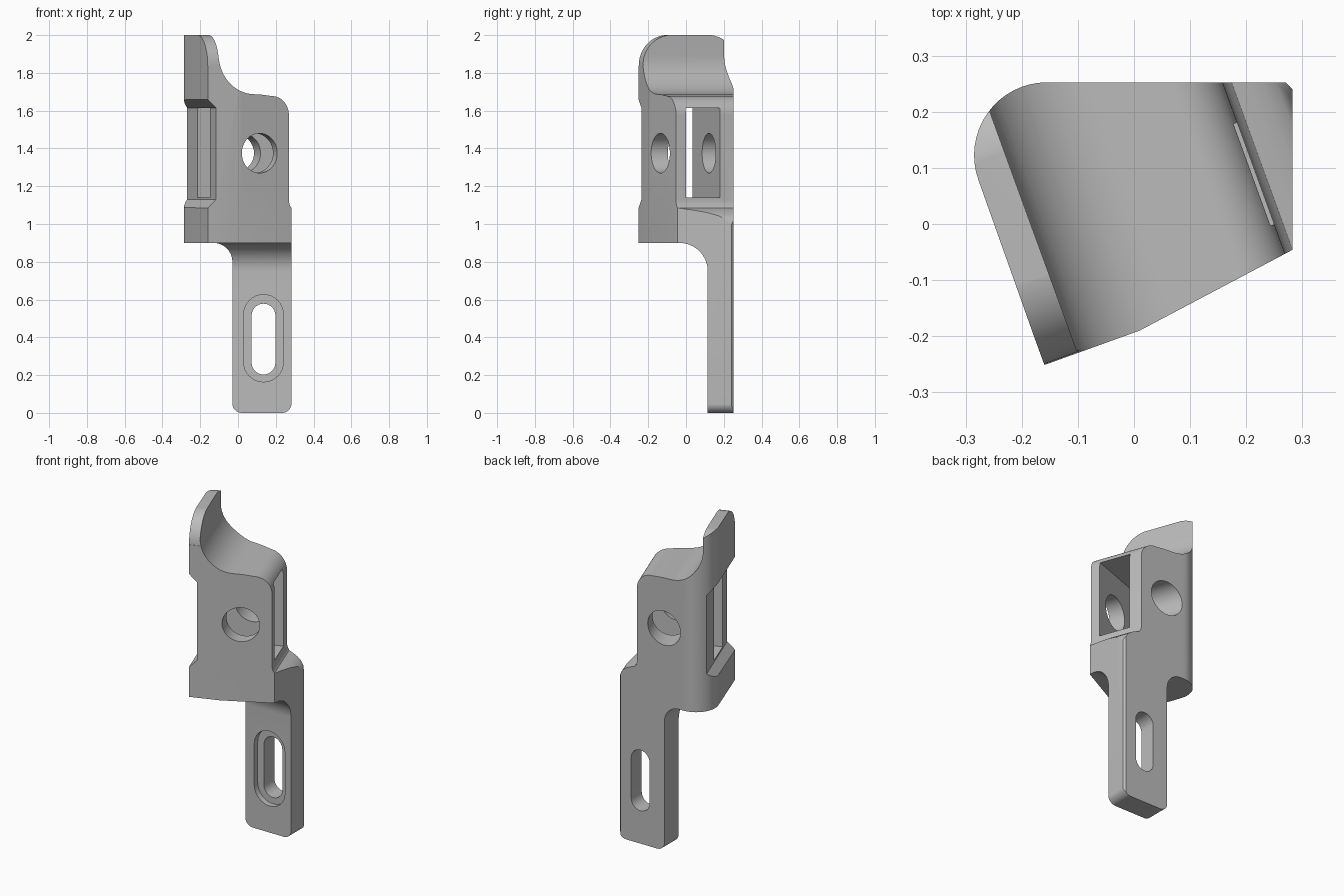
import bpy, bmesh
from math import sin, cos, radians
from mathutils import Vector

old = bpy.data.objects.get("Cube")
if old:
    bpy.data.objects.remove(old, do_unlink=True)

grey = bpy.data.materials.new("plain grey")
grey.use_nodes = True
grey.diffuse_color = (0.5, 0.5, 0.5, 1)
bsdf = next(n for n in grey.node_tree.nodes if n.type == 'BSDF_PRINCIPLED')
bsdf.inputs["Base Color"].default_value = grey.diffuse_color

X, Y, Z = Vector((1, 0, 0)), Vector((0, 1, 0)), Vector((0, 0, 1))
TURN = radians(20)                      # the clamp block is turned on the tongue
U = Vector((cos(TURN), sin(TURN), 0))   # across the block
V = Vector((-sin(TURN), cos(TURN), 0))  # through the block


def arc(cx, cy, r, start, end, n=16):
    angles = [radians(start + (end - start) * i / n) for i in range(n + 1)]
    return [(cx + r * cos(a), cy + r * sin(a)) for a in angles]


def prism(name, points, a, b, depth, lo, hi):
    """Extrude a 2D outline in the a-b plane along depth from lo to hi."""
    bm = bmesh.new()
    face = bm.faces.new([bm.verts.new(a * p + b * q + depth * lo) for p, q in points])
    new = bmesh.ops.extrude_face_region(bm, geom=[face])["geom"]
    bmesh.ops.translate(bm, vec=depth * (hi - lo),
                        verts=[g for g in new if isinstance(g, bmesh.types.BMVert)])
    bmesh.ops.recalc_face_normals(bm, faces=bm.faces)
    mesh = bpy.data.meshes.new(name)
    bm.to_mesh(mesh)
    bm.free()
    mesh.materials.append(grey)
    obj = bpy.data.objects.new(name, mesh)
    bpy.context.collection.objects.link(obj)
    return obj


def combine(target, other, operation):
    mod = target.modifiers.new(operation, 'BOOLEAN')
    mod.operation, mod.solver, mod.object = operation, 'EXACT', other
    bpy.context.view_layer.objects.active = target
    bpy.ops.object.modifier_apply(modifier=mod.name)
    bpy.data.objects.remove(other, do_unlink=True)


def oblong(cx, z0, z1, r):
    return arc(cx, z1 - r, r, 0, 180) + arc(cx, z0 + r, r, 180, 360)


# Block: side profile with notch, saddle top and shoulder
saddle = arc(0.03, 1.89, 0.203, 180, 270, 24)
profile = [(-0.236, 0.9), (-0.236, 1.085), (-0.19, 1.13), (-0.19, 1.615),
           (-0.236, 1.66), (-0.236, 2.0), (-0.173, 2.0)]
profile += saddle + [(0.07, 1.685), (0.105, 1.681)]
profile += arc(0.135, 1.577, 0.1, 90, 0)
profile += [(0.235, 1.12), (0.24, 1.1), (0.25, 1.085), (0.275, 1.075), (0.3, 1.063),
            (0.325, 1.043), (0.342, 1.015), (0.35, 0.985), (0.4, 0.96), (0.4, 0.9)]
body = prism("bracket_body", profile, U, Z, V, -0.6, 0.6)

# Rounded top corners of the upright tab
tab = [(-0.5, 0.5), (-0.5, 1.84)] + arc(-0.02, 1.84, 0.16, 180, 90)
tab += arc(0.19, 1.84, 0.16, 90, 0) + [(0.6, 1.84), (0.6, 0.5)]
tab = [(p, q + (0.0005 if q > 1.999 else 0)) for p, q in tab]
combine(body, prism("tab_outline", tab, V, Z, U, -0.7, 0.7), 'INTERSECT')

# Mounting tongue with fillets into the block
front = arc(0.02, 0.05, 0.05, 180, 270, 8) + arc(0.233, 0.05, 0.05, 270, 360, 8)
front += [(0.283, 0.95), (-0.13, 0.95)] + arc(-0.13, 0.8, 0.1, 90, 0)
tongue = prism("tongue", front, X, Z, Y, -0.4, 0.4)
side = [(0.115, -0.1), (0.35, -0.1), (0.35, 1.0), (-0.035, 1.0)]
side += arc(-0.035, 0.75, 0.15, 90, 0)
combine(tongue, prism("tongue_side", side, Y, Z, X, -0.5, 0.5), 'INTERSECT')
combine(body, tongue, 'UNION')

# Plan outline trims everything
plan = [(-0.16, -0.2515), (0.01, -0.19), (0.2825, -0.046), (0.2825, 0.24), (0.27, 0.2525)]
plan += arc(-0.155, 0.1225, 0.13, 90, 200)
combine(body, prism("plan_outline", plan, X, Y, Z, -0.2, 2.2), 'INTERSECT')

# Openings: round bore, rectangular slot, oblong hole with counterbore
openings = [
    prism("bore_cutter", arc(0.061, 1.375, 0.105, 0, 360, 48)[:-1], U, Z, V, -0.6, 0.6),
    prism("slot_cutter", [(-0.086, 1.14), (0.107, 1.14), (0.107, 1.615), (-0.086, 1.615)],
          V, Z, U, -0.6, 0.6),
    prism("oblong_cutter", oblong(0.135, 0.203, 0.578, 0.063), X, Z, Y, -0.5, 0.5),
    prism("counterbore_cutter", oblong(0.135, 0.164, 0.626, 0.105), X, Z, Y, -0.5, 0.15),
]
for cutter in openings:
    cutter.hide_render = True
    combine(body, cutter, 'DIFFERENCE')

bpy.ops.object.select_all(action='DESELECT')
body.select_set(True)
bpy.context.view_layer.objects.active = body
bpy.ops.object.shade_smooth_by_angle(angle=radians(28))
